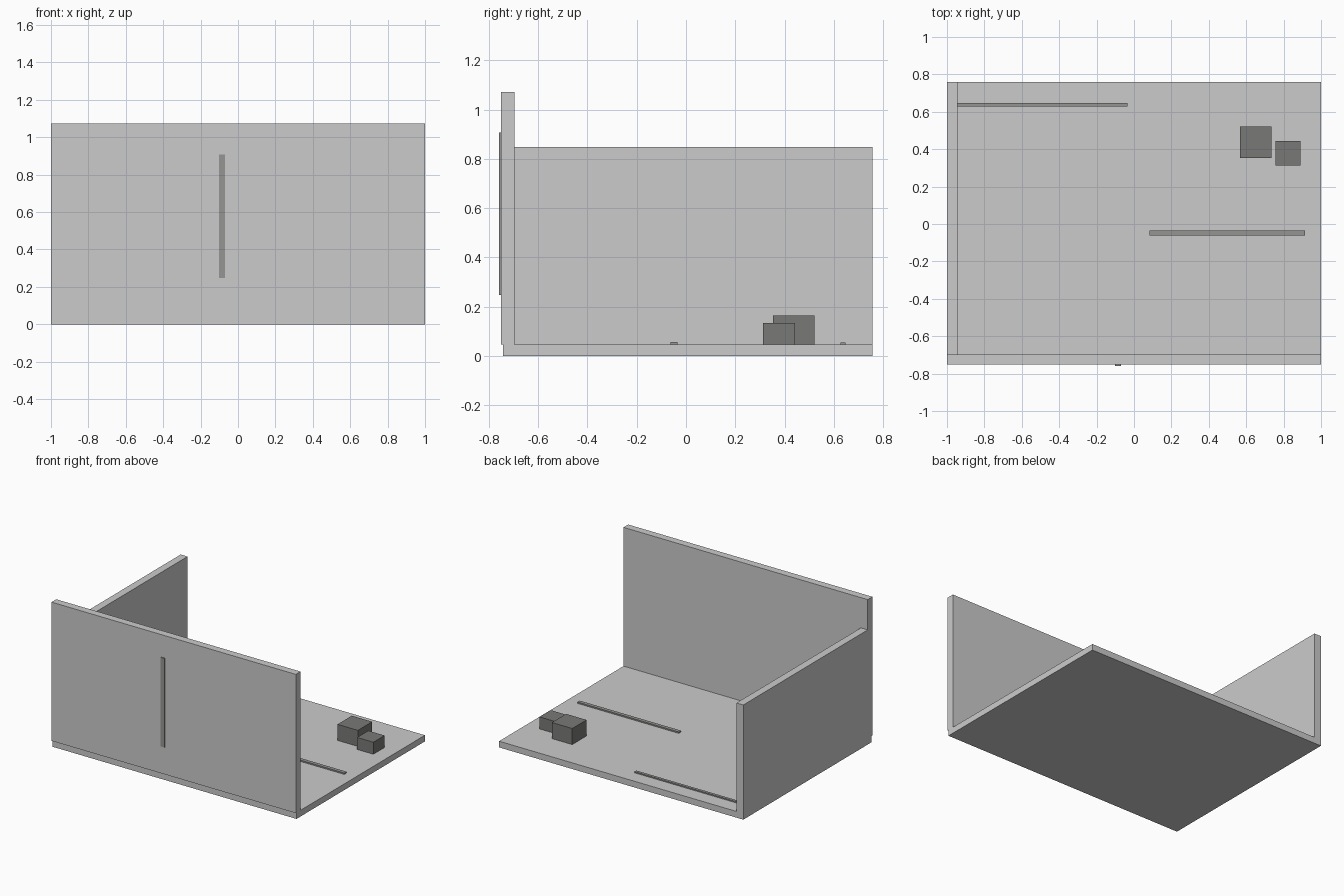
import bpy
import bmesh

if "Cube" in bpy.data.objects:
    bpy.data.objects.remove(bpy.data.objects["Cube"])


def material(name, value):
    m = bpy.data.materials.new(name)
    m.diffuse_color = (value, value, value * 0.97, 1)
    m.use_nodes = True
    m.node_tree.nodes["Principled BSDF"].inputs["Base Color"].default_value = m.diffuse_color
    return m


def finish(name, bm, mat=None):
    bmesh.ops.recalc_face_normals(bm, faces=bm.faces[:])
    mesh = bpy.data.meshes.new(name)
    bm.to_mesh(mesh)
    bm.free()
    obj = bpy.data.objects.new(name, mesh)
    bpy.context.collection.objects.link(obj)
    if mat:
        mesh.materials.append(mat)
    return obj


def box(name, x, y, z, mat=None):
    bm = bmesh.new()
    bmesh.ops.create_cube(bm, size=1)
    for v in bm.verts:
        v.co = [r[0] if c < 0 else r[1] for c, r in zip(v.co, (x, y, z))]
    return finish(name, bm, mat)


FLOOR = 0.046
strip_grey = material("strip_grey", 0.3)
crate_grey = material("crate_grey", 0.19)

# Floor and side wall as one L-shaped profile, extruded front to back
profile = [(-1, 0), (1, 0), (1, FLOOR), (-0.944, FLOOR), (-0.944, 0.849), (-1, 0.849)]
bm = bmesh.new()
face = bm.faces.new([bm.verts.new((x, -0.744, z)) for x, z in profile])
ext = bmesh.ops.extrude_face_region(bm, geom=[face])
moved = [g for g in ext["geom"] if isinstance(g, bmesh.types.BMVert)]
bmesh.ops.translate(bm, verts=moved, vec=(0, 1.502, 0))
finish("floor_and_side_wall", bm)

# Tall front wall, slightly proud of the floor edge
box("front_wall", (-1, 1), (-0.752, -0.697), (FLOOR, 1.073))

# Thin raised strips on the wall and the floor
box("wall_strip", (-0.102, -0.07), (-0.759, -0.751), (0.248, 0.907), strip_grey)
box("floor_strip_back", (-0.945, -0.034), (0.627, 0.648), (FLOOR - 0.002, 0.055), strip_grey)
box("floor_strip_middle", (0.083, 0.914), (-0.062, -0.035), (FLOOR - 0.002, 0.056), strip_grey)

# Two crates on the floor
box("large_crate", (0.567, 0.734), (0.354, 0.521), (FLOOR, 0.165), crate_grey)
box("small_crate", (0.757, 0.89), (0.312, 0.443), (FLOOR, 0.135), crate_grey)
